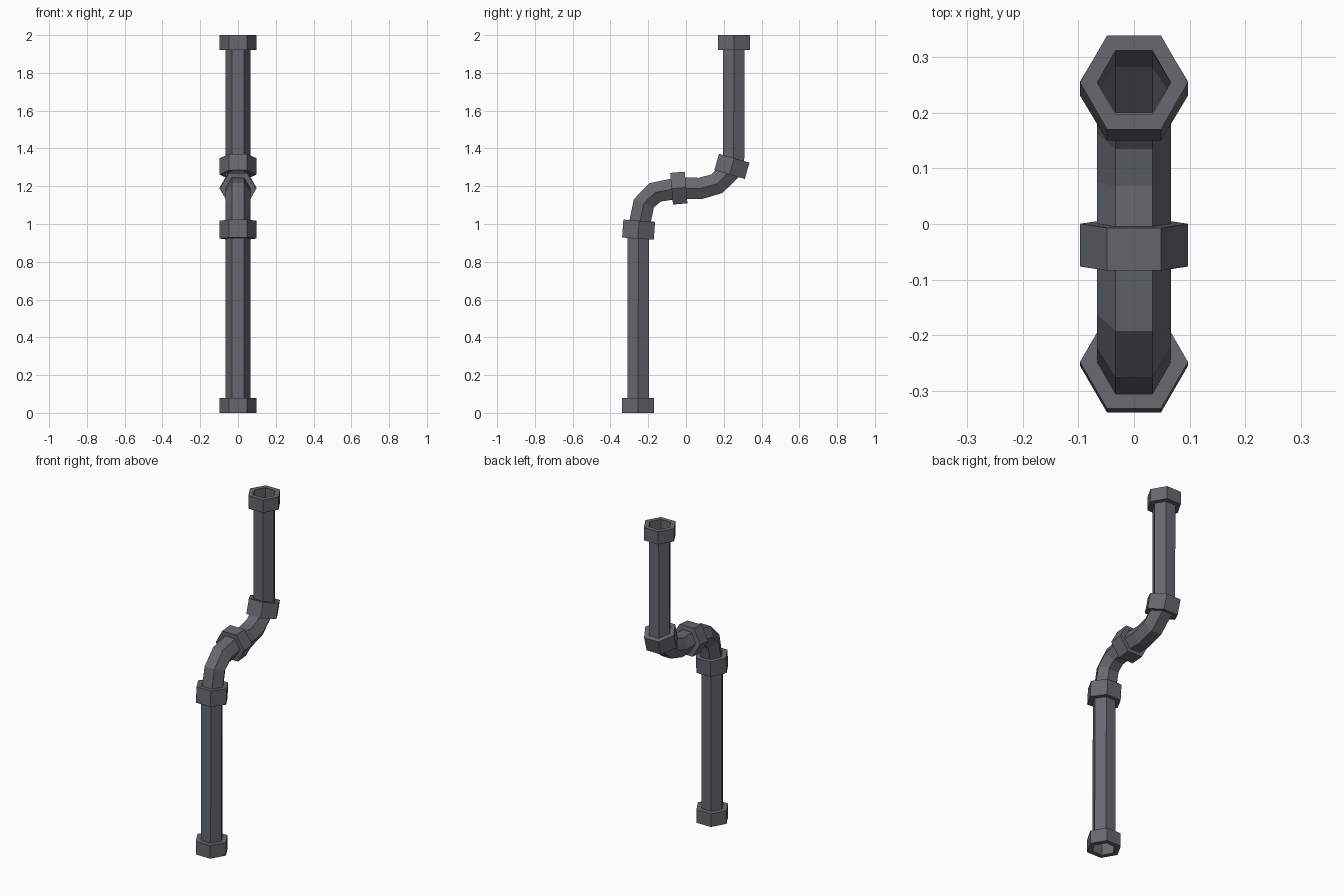
import bpy, bmesh, math
from mathutils import Vector

if "Cube" in bpy.data.objects:
    bpy.data.objects.remove(bpy.data.objects["Cube"])

metal = bpy.data.materials.new("dark_metal")
metal.diffuse_color = (0.13, 0.14, 0.155, 1)
metal.use_nodes = True
metal.node_tree.nodes["Principled BSDF"].inputs["Base Color"].default_value = metal.diffuse_color


def ring(bm, y, z, angle, radius):
    """Hexagon centred in the x = 0 plane; angle 90 means the axis points up."""
    a = math.radians(angle)
    side = Vector((0, -math.sin(a), math.cos(a)))
    return [bm.verts.new(Vector((radius * math.cos(i * math.pi / 3), y, z))
                         + side * radius * math.sin(i * math.pi / 3)) for i in range(6)]


def loft(name, stations):
    """Skin hexagon rings in order, faces pointing outward, ends left open."""
    bm = bmesh.new()
    rings = [ring(bm, *s) for s in stations]
    for a, b in zip(rings, rings[1:]):
        for i in range(6):
            j = (i + 1) % 6
            bm.faces.new((a[i], b[i], b[j], a[j]))
    mesh = bpy.data.meshes.new(name)
    bm.to_mesh(mesh)
    bm.free()
    mesh.materials.append(metal)
    bpy.context.collection.objects.link(bpy.data.objects.new(name, mesh))


R, COLLAR = 0.066, 0.097

# Open hexagonal pipe: y, z, axis angle at each joint
path = [(-0.254, 0.0, 90), (-0.252, 0.97, 87), (-0.223, 1.11, 68), (-0.162, 1.168, 32),
        (-0.038, 1.19, 5), (0.075, 1.188, 7), (0.163, 1.213, 30), (0.233, 1.28, 58),
        (0.252, 1.335, 80), (0.254, 2.0, 90)]
loft("pipe", [(y, z, a, R) for y, z, a in path])


# Collars: outer wall plus end rims that meet the pipe skin
def collar(name, y, z, angle, length):
    dy = math.cos(math.radians(angle)) * length / 2
    dz = math.sin(math.radians(angle)) * length / 2
    loft(name, [(y - dy, z - dz, angle, R), (y - dy, z - dz, angle, COLLAR),
                (y + dy, z + dz, angle, COLLAR), (y + dy, z + dz, angle, R)])


collar("bottom_collar", -0.254, 0.04, 90, 0.08)
collar("lower_bend_collar", -0.251, 0.97, 86, 0.095)
collar("middle_collar", -0.038, 1.19, 5, 0.077)
collar("upper_bend_collar", 0.243, 1.305, 74, 0.09)
collar("top_collar", 0.254, 1.961, 90, 0.078)
